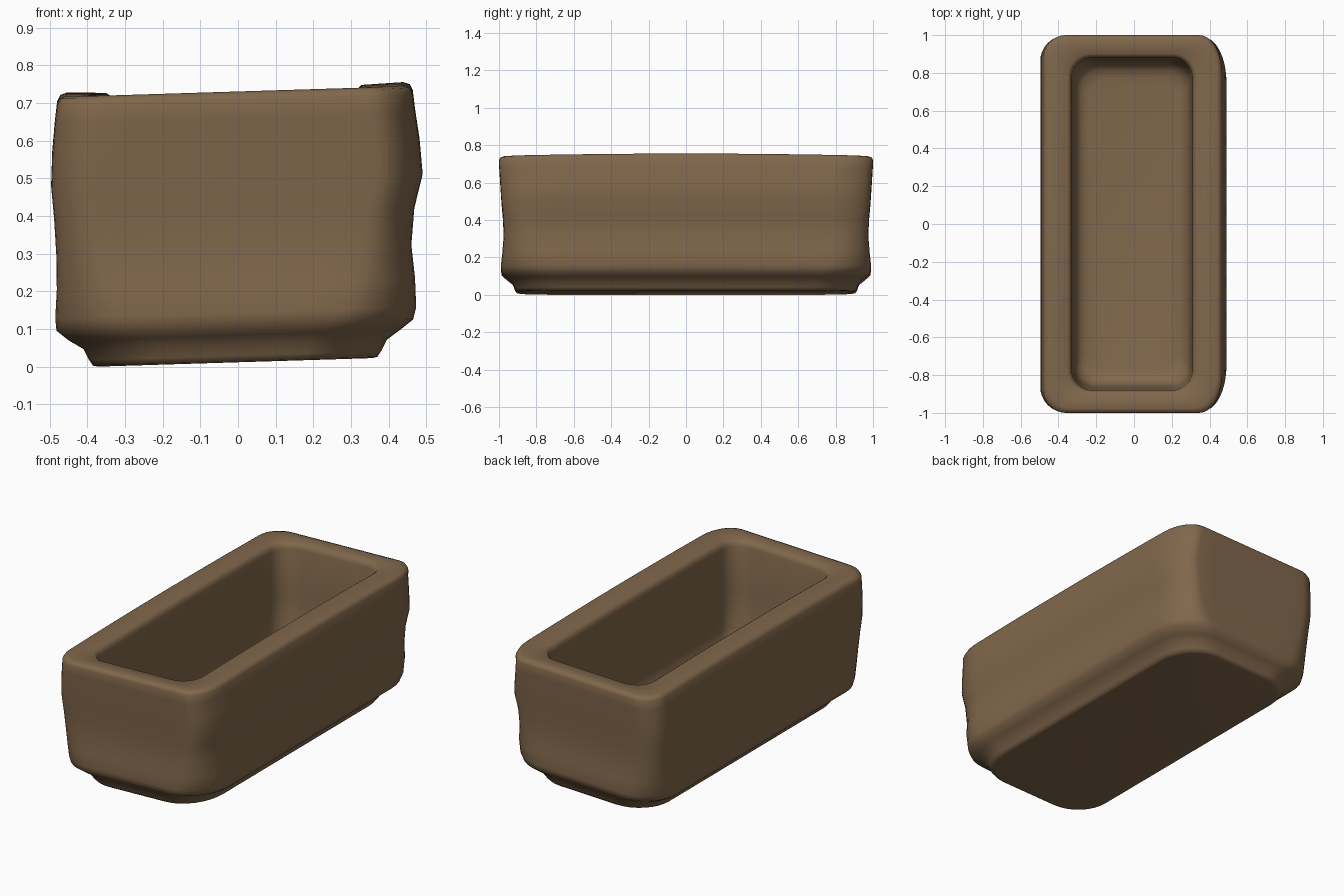
import bpy, bmesh, math

cube = bpy.data.objects.get("Cube")
if cube:
    bpy.data.objects.remove(cube, do_unlink=True)

# Single earthy brown material
clay = bpy.data.materials.new("brown_clay")
clay.use_nodes = True
colour = (0.22, 0.137, 0.072, 1)
clay.diffuse_color = colour
bsdf = clay.node_tree.nodes["Principled BSDF"]
bsdf.inputs["Base Color"].default_value = colour
bsdf.inputs["Roughness"].default_value = 0.9

STEPS = 8   # segments per corner
SIDE = 8    # segments per straight side


def ring(x0, x1, yh, z, radius, stretch):
    """Rounded rectangle; the +x corners are stretched lengthwise."""
    corners = [(1, 1), (-1, 1), (-1, -1), (1, -1)]
    pts = []
    for i, (sx, sy) in enumerate(corners):
        rx = radius
        ry = radius * (stretch if sx > 0 else 1)
        cx = x1 - rx if sx > 0 else x0 + rx
        cy = sy * (yh - ry)
        for k in range(STEPS + 1):
            a = math.pi / 2 * (i + k / STEPS)
            pts.append((cx + rx * math.cos(a), cy + ry * math.sin(a)))
    # Subdivide the straight runs between corners
    out = []
    n = len(pts)
    for i, p in enumerate(pts):
        out.append(p)
        if i % (STEPS + 1) == STEPS:
            q = pts[(i + 1) % n]
            for k in range(1, SIDE):
                t = k / SIDE
                out.append((p[0] + (q[0] - p[0]) * t, p[1] + (q[1] - p[1]) * t))
    # Gentle lean from side to side and a slight sag towards the ends
    return [(x, y, z + 0.031 * x - 0.012 * (z / 0.75) * y * y) for x, y in out]


# Sections: x min, x max, half length, height, corner radius, corner stretch
outer = [
    (-0.37, 0.355, 0.89, 0.012, 0.20, 1.2),
    (-0.385, 0.37, 0.905, 0.015, 0.20, 1.2),
    (-0.395, 0.38, 0.915, 0.03, 0.20, 1.2),
    (-0.41, 0.395, 0.925, 0.06, 0.20, 1.2),
    (-0.45, 0.43, 0.955, 0.085, 0.21, 1.2),
    (-0.482, 0.465, 0.985, 0.112, 0.21, 1.2),
    (-0.485, 0.473, 0.99, 0.145, 0.20, 1.2),
    (-0.481, 0.470, 0.982, 0.22, 0.16, 1.3),
    (-0.482, 0.460, 0.975, 0.31, 0.13, 1.5),
    (-0.488, 0.468, 0.978, 0.41, 0.12, 1.8),
    (-0.496, 0.490, 0.986, 0.50, 0.12, 2.0),
    (-0.493, 0.482, 0.992, 0.59, 0.12, 2.0),
    (-0.486, 0.470, 0.997, 0.67, 0.12, 1.8),
    (-0.480, 0.464, 1.0, 0.72, 0.12, 1.6),
    (-0.472, 0.456, 0.993, 0.736, 0.12, 1.6),
    (-0.455, 0.438, 0.975, 0.742, 0.12, 1.5),
]
inner = [
    (-0.350, 0.328, 0.900, 0.738, 0.12, 1.0),
    (-0.337, 0.316, 0.887, 0.728, 0.11, 1.0),
    (-0.330, 0.310, 0.880, 0.705, 0.11, 1.0),
    (-0.325, 0.305, 0.872, 0.45, 0.11, 1.0),
    (-0.318, 0.298, 0.860, 0.24, 0.11, 1.0),
    (-0.305, 0.285, 0.845, 0.19, 0.11, 1.0),
    (-0.280, 0.260, 0.815, 0.16, 0.11, 1.0),
    (-0.240, 0.220, 0.770, 0.15, 0.10, 1.0),
]

# Loft the shell from base, up over the rim, and down to the trough floor
bm = bmesh.new()
loops = [[bm.verts.new(p) for p in ring(*s)] for s in outer + inner]
for a, b in zip(loops, loops[1:]):
    for i in range(len(a)):
        j = (i + 1) % len(a)
        bm.faces.new((a[i], a[j], b[j], b[i]))
bm.faces.new(list(reversed(loops[0])))
bm.faces.new(loops[-1])
bmesh.ops.recalc_face_normals(bm, faces=bm.faces[:])

# Stand the base on the ground
low = min(v.co.z for v in bm.verts)
for v in bm.verts:
    v.co.z -= low

mesh = bpy.data.meshes.new("trough")
bm.to_mesh(mesh)
bm.free()
mesh.materials.append(clay)
trough = bpy.data.objects.new("trough", mesh)
bpy.context.collection.objects.link(trough)
bpy.context.view_layer.objects.active = trough
trough.select_set(True)
bpy.ops.object.shade_smooth_by_angle(angle=math.radians(50))
